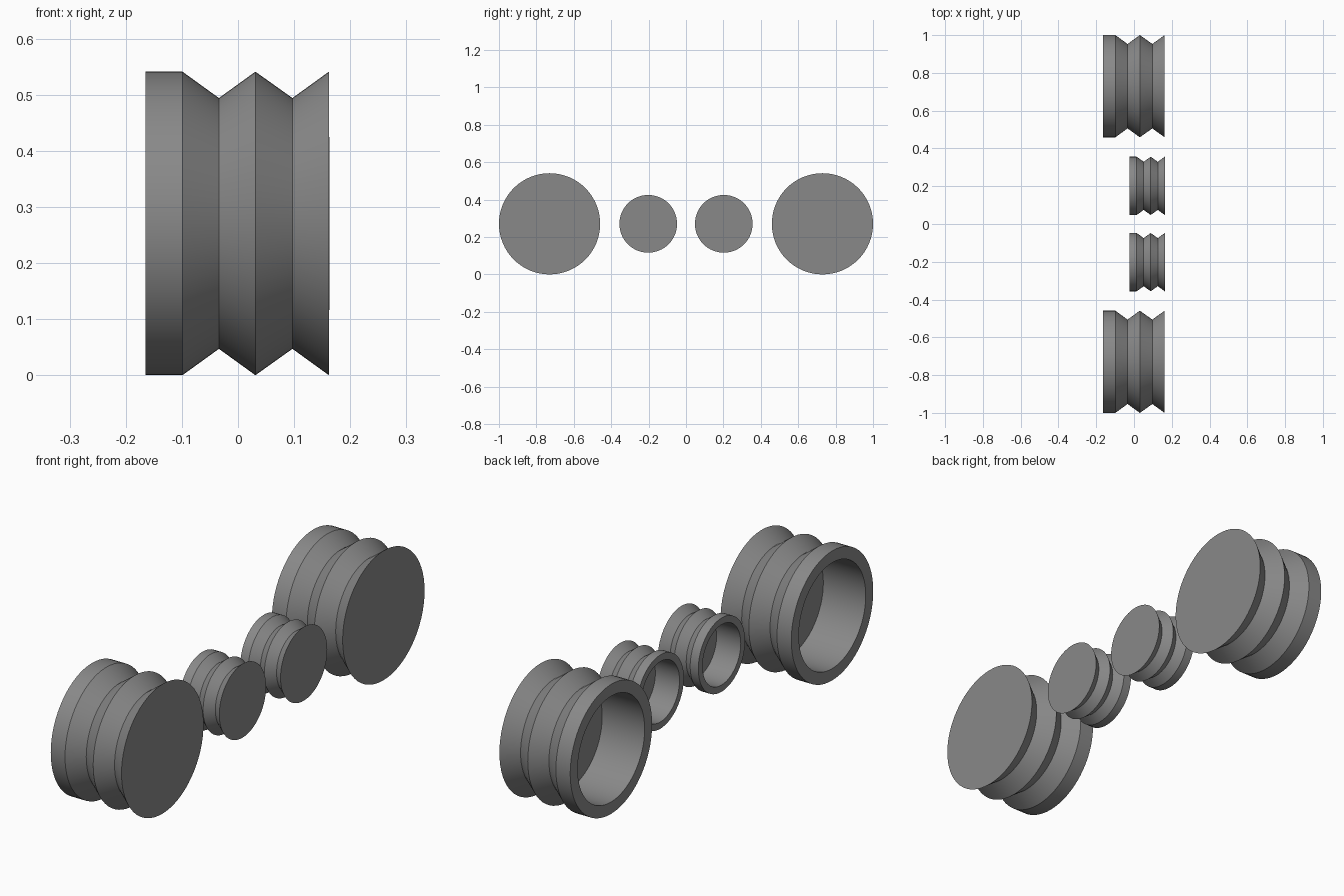
import bpy, bmesh
from math import sin, cos, pi

if "Cube" in bpy.data.objects:
    bpy.data.objects.remove(bpy.data.objects["Cube"])

SEGMENTS = 64
R = 0.2705      # large outer radius
LENGTH = 0.327  # large overall length
Z = 0.2705      # shared axis height

# Half-section: (distance from open end, radius), cavity floor -> rim -> grooves -> closed face
PROFILE = [(0.196, 0), (0.196, 0.221), (0, 0.221), (0, R), (0.066, R),
           (0.131, 0.2235), (0.196, R), (0.262, 0.2235), (LENGTH, R), (LENGTH, 0)]

# Dark grey finish
dark_grey = bpy.data.materials.new("dark_grey")
dark_grey.diffuse_color = (0.25, 0.25, 0.25, 1)
dark_grey.use_nodes = True
dark_grey.node_tree.nodes["Principled BSDF"].inputs["Base Color"].default_value = dark_grey.diffuse_color


def ribbed_cup(name, y, scale, x_end):
    """Lathe the profile around the x axis, open end facing -x."""
    bm = bmesh.new()
    rings = []
    for d, r in PROFILE:
        x = x_end + (d - LENGTH) * scale
        n = SEGMENTS if r else 1
        rings.append([bm.verts.new((x, r * scale * cos(2 * pi * i / n),
                                    r * scale * sin(2 * pi * i / n))) for i in range(n)])
    for a, b in zip(rings, rings[1:]):
        for i in range(SEGMENTS):
            j = (i + 1) % SEGMENTS
            if len(a) == 1:
                bm.faces.new((a[0], b[i], b[j]))
            elif len(b) == 1:
                bm.faces.new((a[i], b[0], a[j]))
            else:
                bm.faces.new((a[i], b[i], b[j], a[j]))
    bmesh.ops.recalc_face_normals(bm, faces=bm.faces)
    mesh = bpy.data.meshes.new(name)
    bm.to_mesh(mesh)
    bm.free()
    mesh.materials.append(dark_grey)
    obj = bpy.data.objects.new(name, mesh)
    obj.location = (0, y, Z)
    bpy.context.collection.objects.link(obj)
    bpy.ops.object.select_all(action='DESELECT')
    obj.select_set(True)
    bpy.context.view_layer.objects.active = obj
    bpy.ops.object.shade_smooth_by_angle(angle=0.5)


# Mirrored pairs: large outer cups and small inner cups
for side, s in (("front", -1), ("back", 1)):
    ribbed_cup("large_ribbed_cup_" + side, s * (1 - R), 1, 0.162)
    ribbed_cup("small_ribbed_cup_" + side, s * 0.202, 0.57, 0.163)
